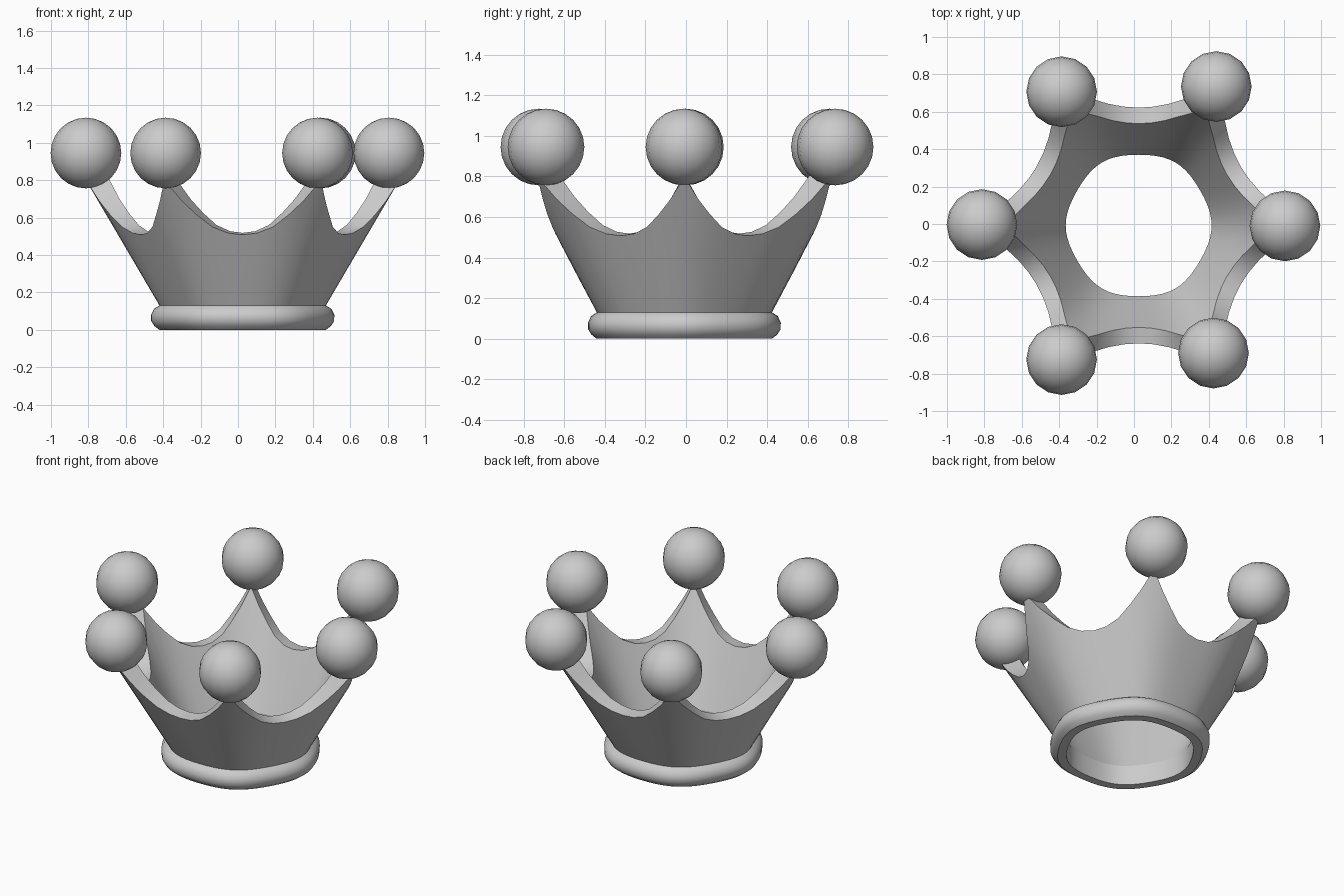
import bpy, bmesh, math

if "Cube" in bpy.data.objects:
    bpy.data.objects.remove(bpy.data.objects["Cube"])

CX, CY = 0.025, -0.008
# rim height by angle away from a point (degrees, z), repeated six times
RIM = [(0, 0.80), (5, 0.69), (10, 0.615), (16, 0.55), (23, 0.517), (30, 0.508),
       (37, 0.517), (44, 0.55), (50, 0.615), (55, 0.69)]
COLS = [(60 * k + a, z) for k in range(6) for a, z in RIM]


def squeeze(deg, amount):
    """Slightly hexagonal outline: full radius at the points, less between."""
    return 1 - amount * (1 - math.cos(math.radians(6 * deg))) / 2


def loft(name, column):
    """Sweep a profile that may vary with angle around the crown axis."""
    bm = bmesh.new()
    grid = []
    for deg, rim in COLS:
        a = math.radians(deg)
        grid.append([bm.verts.new((CX + r * math.cos(a), CY + r * math.sin(a), z))
                     for r, z in column(deg, rim)])
    for i, c in enumerate(grid):
        d = grid[(i + 1) % len(grid)]
        for j in range(len(c) - 1):
            bm.faces.new((c[j], d[j], d[j + 1], c[j + 1]))
    me = bpy.data.meshes.new(name)
    bm.to_mesh(me)
    bm.free()
    ob = bpy.data.objects.new(name, me)
    bpy.context.collection.objects.link(ob)
    smooth(ob)
    return ob


def smooth(ob):
    bpy.ops.object.select_all(action='DESELECT')
    ob.select_set(True)
    bpy.context.view_layer.objects.active = ob
    bpy.ops.object.shade_smooth_by_angle(angle=math.radians(35))


# flared wall: up the outside, over the rim, down the inside
def wall(deg, rim):
    def side(r0, slope, z):
        amount = 0.03 + 0.025 * min(1, (z - 0.13) / 0.38)
        return ((r0 + slope * (z - 0.13)) * squeeze(deg, amount), z)
    top = rim + 0.01
    outer = [side(0.445, 0.587, 0.13 + (rim - 0.13) * t) for t in (0, 0.5, 1)]
    inner = [side(0.39, 0.48, 0.13 + (top - 0.13) * t) for t in (1, 0.5, 0)]
    return outer + inner


# rounded base band with a straight bore
def band(deg, rim):
    s = squeeze(deg, 0.03)
    prof = [(0.39, 0.13), (0.39, 0), (0.445, 0), (0.472, 0.02), (0.489, 0.047),
            (0.49, 0.08), (0.474, 0.112), (0.445, 0.13)]
    return [(r * s, z) for r, z in prof]


loft("crown_wall", wall)
loft("base_band", band)

# balls on the six points
BALLS = [(0.807, -0.01), (0.44, 0.735), (-0.387, 0.707),
         (-0.813, -0.003), (-0.387, -0.725), (0.425, -0.69)]
for i, (x, y) in enumerate(BALLS):
    bpy.ops.mesh.primitive_uv_sphere_add(segments=16, ring_count=12, radius=0.189,
                                         location=(x, y, 0.945))
    ball = bpy.context.object
    ball.name = f"point_ball_{i + 1}"
    smooth(ball)
